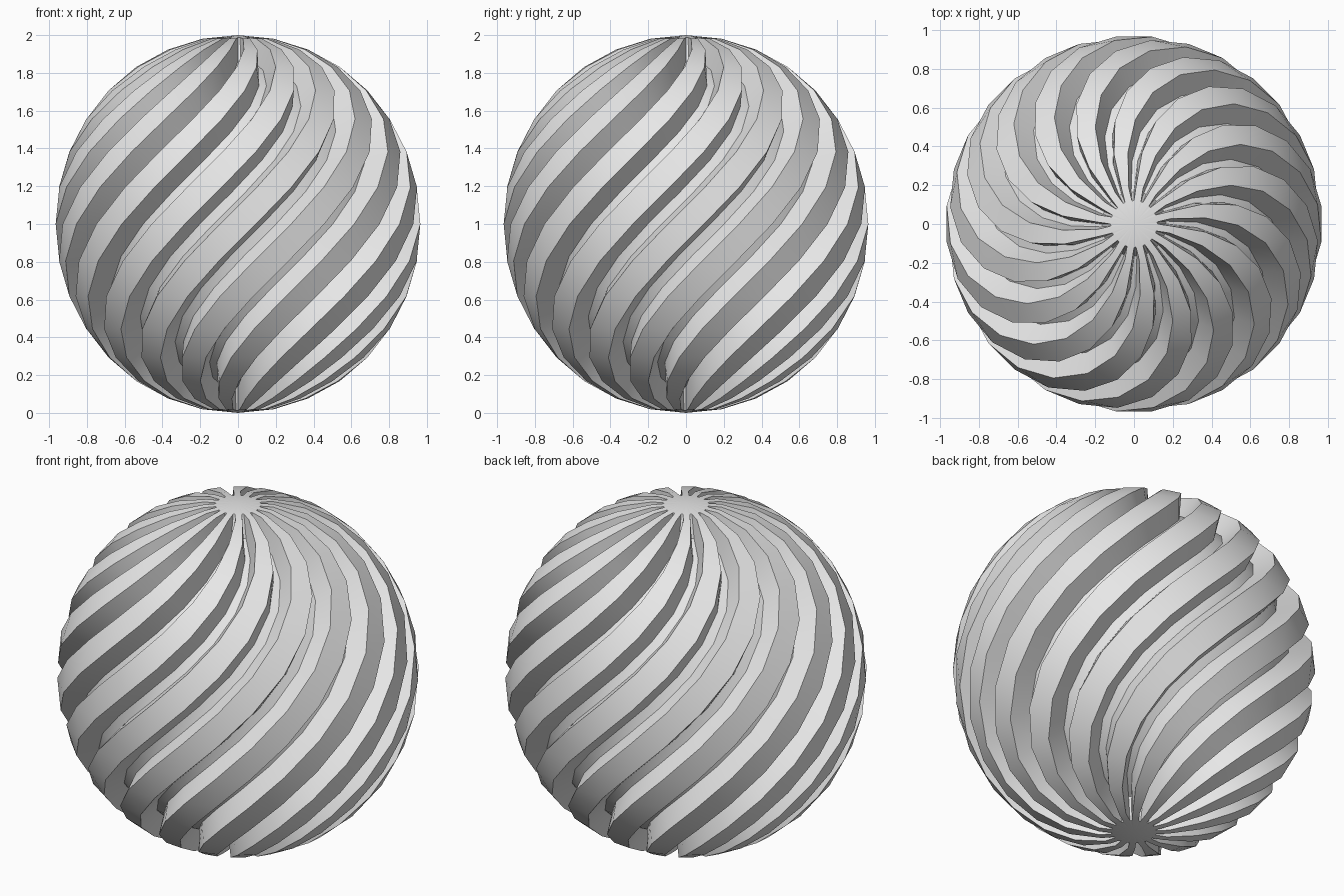
import bpy, bmesh, math

if "Cube" in bpy.data.objects:
    bpy.data.objects.remove(bpy.data.objects["Cube"])

RIBS, RINGS = 16, 16
R, DEPTH = 0.97, 0.12            # rib radius at the equator, groove depth
PITCH = 2 * math.pi / RIBS
HALF = PITCH * 0.25              # half the angular width of a rib
FLOOR = PITCH * 0.11             # half the angular width of a groove floor
TWIST = math.radians(60)         # twist per unit of height

mat = bpy.data.materials.new("light grey")
mat.diffuse_color = (0.8, 0.8, 0.8, 1)
mat.use_nodes = True
mat.node_tree.nodes["Principled BSDF"].inputs["Base Color"].default_value = mat.diffuse_color

bm = bmesh.new()


def gear_ring(outer, z, inner, z_in):
    """One turn of ribs (outer points) and V grooves (inner points)."""
    ring = []
    for i in range(RIBS):
        mid = PITCH * i + TWIST * (z - 1)
        for a, r, h in ((-HALF, outer, z), (HALF, outer, z),
                        (PITCH / 2 - FLOOR, inner, z_in),
                        (PITCH / 2 + FLOOR, inner, z_in)):
            ring.append(bm.verts.new((r * math.cos(mid + a), r * math.sin(mid + a), h)))
    return ring


# Rings from top to bottom; grooves are cut along the surface normal
rings = []
for k in range(1, RINGS):
    phi = math.pi * k / RINGS
    s, c = math.sin(phi), math.cos(phi)
    inner = max(R * s - DEPTH * s, 0.12)
    rings.append(gear_ring(R * s, 1 + c, inner, 1 + c * (1 - DEPTH)))

# Star-shaped plates closing the poles
s, c = math.sin(math.pi / RINGS), math.cos(math.pi / RINGS)
rings.insert(0, gear_ring(R * s, 1 + c, 0.12, 1.987))
rings.append(gear_ring(R * s, 1 - c, 0.12, 0.013))

# Skin between rings and cap fans
n = RIBS * 4
for up, low in zip(rings, rings[1:]):
    for i in range(n):
        j = (i + 1) % n
        bm.faces.new((up[i], low[i], low[j], up[j]))
for ring, z in ((rings[0], 2), (rings[-1], 0)):
    pole = bm.verts.new((0, 0, z))
    for i in range(n):
        bm.faces.new((pole, ring[i], ring[(i + 1) % n]))
bmesh.ops.remove_doubles(bm, verts=bm.verts, dist=1e-5)
bmesh.ops.recalc_face_normals(bm, faces=bm.faces)

me = bpy.data.meshes.new("twisted_ribbed_sphere")
bm.to_mesh(me)
bm.free()
me.materials.append(mat)
ob = bpy.data.objects.new("twisted_ribbed_sphere", me)
bpy.context.collection.objects.link(ob)
bpy.context.view_layer.objects.active = ob
ob.select_set(True)
bpy.ops.object.shade_smooth_by_angle(angle=math.radians(30))
